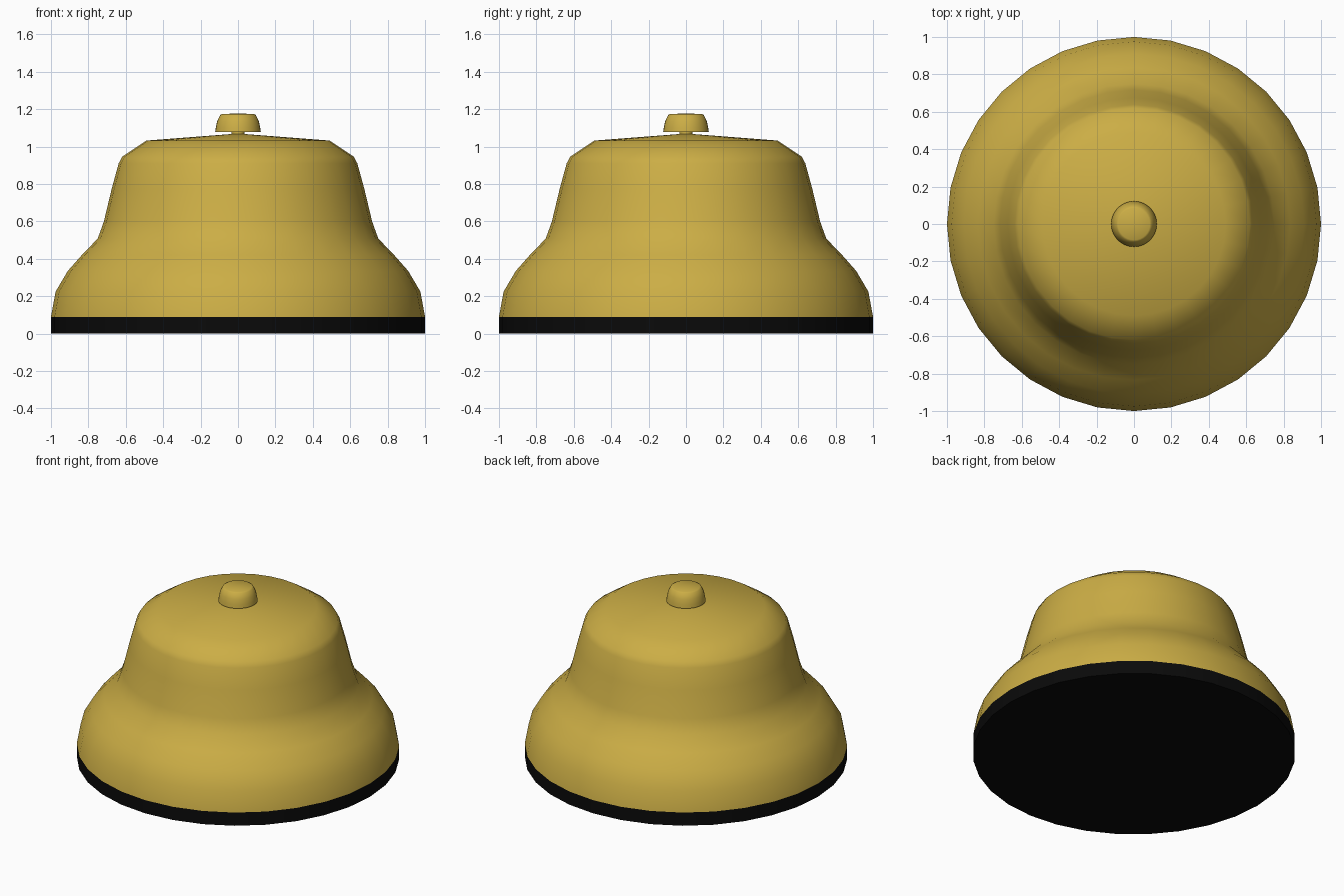
import bpy, bmesh, math

if "Cube" in bpy.data.objects:
    bpy.data.objects.remove(bpy.data.objects["Cube"])

SIDES = 32


def material(name, colour):
    m = bpy.data.materials.new(name)
    m.diffuse_color = colour
    m.use_nodes = True
    m.node_tree.nodes["Principled BSDF"].inputs["Base Color"].default_value = m.diffuse_color
    return m


def lathe(name, profile, mat, angle):
    """Spin a (radius, height) profile round z; a radius of 0 becomes a pole."""
    bm = bmesh.new()
    rings = []
    for r, z in profile:
        if r == 0:
            rings.append([bm.verts.new((0, 0, z))] * SIDES)
        else:
            rings.append([bm.verts.new((r * math.cos(2 * math.pi * i / SIDES),
                                        r * math.sin(2 * math.pi * i / SIDES), z))
                          for i in range(SIDES)])
    for a, b in zip(rings, rings[1:]):
        for i in range(SIDES):
            j = (i + 1) % SIDES
            bm.faces.new(list(dict.fromkeys((a[i], a[j], b[j], b[i]))))
    bmesh.ops.recalc_face_normals(bm, faces=bm.faces)
    mesh = bpy.data.meshes.new(name)
    bm.to_mesh(mesh)
    bm.free()
    ob = bpy.data.objects.new(name, mesh)
    bpy.context.collection.objects.link(ob)
    mesh.materials.append(mat)
    bpy.ops.object.select_all(action='DESELECT')
    ob.select_set(True)
    bpy.context.view_layer.objects.active = ob
    bpy.ops.object.shade_smooth_by_angle(angle=math.radians(angle))
    return ob


brass = material("brass", (0.60, 0.42, 0.06, 1))
black = material("black", (0.003, 0.003, 0.003, 1))

# Black base disc
lathe("base", [(0, 0), (1, 0), (1, 0.09), (0, 0.09)], black, 30)

# Stepped brass bell
lathe("bell", [(1, 0.09), (0.975, 0.225), (0.91, 0.335), (0.835, 0.42),
               (0.75, 0.508), (0.717, 0.60), (0.675, 0.775), (0.638, 0.91),
               (0.62, 0.945), (0.49, 1.032), (0.05, 1.066), (0, 1.068)], brass, 60)

# Thin stem holding the button clear of the bell
lathe("button_stem", [(0.035, 1.06), (0.035, 1.09)], brass, 30)

# Push button
lathe("button", [(0, 1.077), (0.122, 1.077), (0.119, 1.10), (0.112, 1.135),
                 (0.095, 1.169), (0.085, 1.175), (0, 1.176)], brass, 60)
